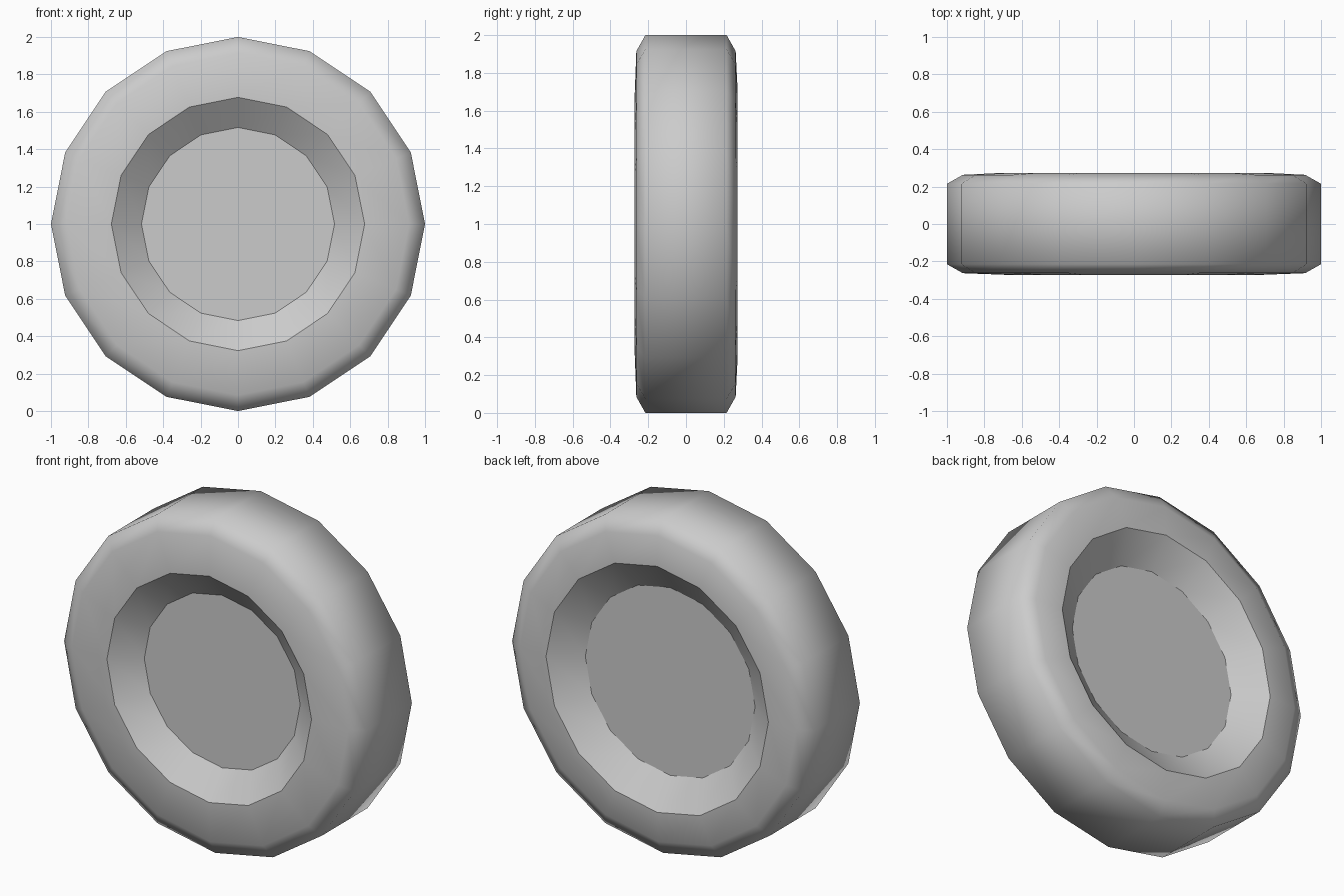
import bpy, bmesh
from math import sin, cos, pi

if "Cube" in bpy.data.objects:
    bpy.data.objects.remove(bpy.data.objects["Cube"])

SIDES = 16

# Half-profile from tread to hub: (radius, distance from centre plane)
front = [(1.0, 0.215), (0.915, 0.263), (0.677, 0.272), (0.516, 0.149)]
back = [(1.0, 0.215), (0.915, 0.263), (0.736, 0.272), (0.562, 0.149)]

bm = bmesh.new()


def ring(radius, y):
    return [bm.verts.new((radius * sin(2 * pi * i / SIDES), y,
                          1 + radius * cos(2 * pi * i / SIDES)))
            for i in range(SIDES)]


# Sweep the whole cross-section around the axle
profile = [(r, -d) for r, d in reversed(front)] + [(r, d) for r, d in back]
rings = [ring(r, y) for r, y in profile]
for a, b in zip(rings, rings[1:]):
    for i in range(SIDES):
        j = (i + 1) % SIDES
        bm.faces.new((a[i], a[j], b[j], b[i]))

# Flat hub discs
bm.faces.new(rings[0])
bm.faces.new(rings[-1])
bmesh.ops.recalc_face_normals(bm, faces=bm.faces[:])

# Smooth tyre, with crisp edges around each recess
for f in bm.faces:
    f.smooth = True
for k in (0, 1, -2, -1):
    for i in range(SIDES):
        e = bm.edges.get((rings[k][i], rings[k][(i + 1) % SIDES]))
        e.smooth = False

mesh = bpy.data.meshes.new("wheel")
bm.to_mesh(mesh)
bm.free()
wheel = bpy.data.objects.new("wheel", mesh)
bpy.context.collection.objects.link(wheel)
